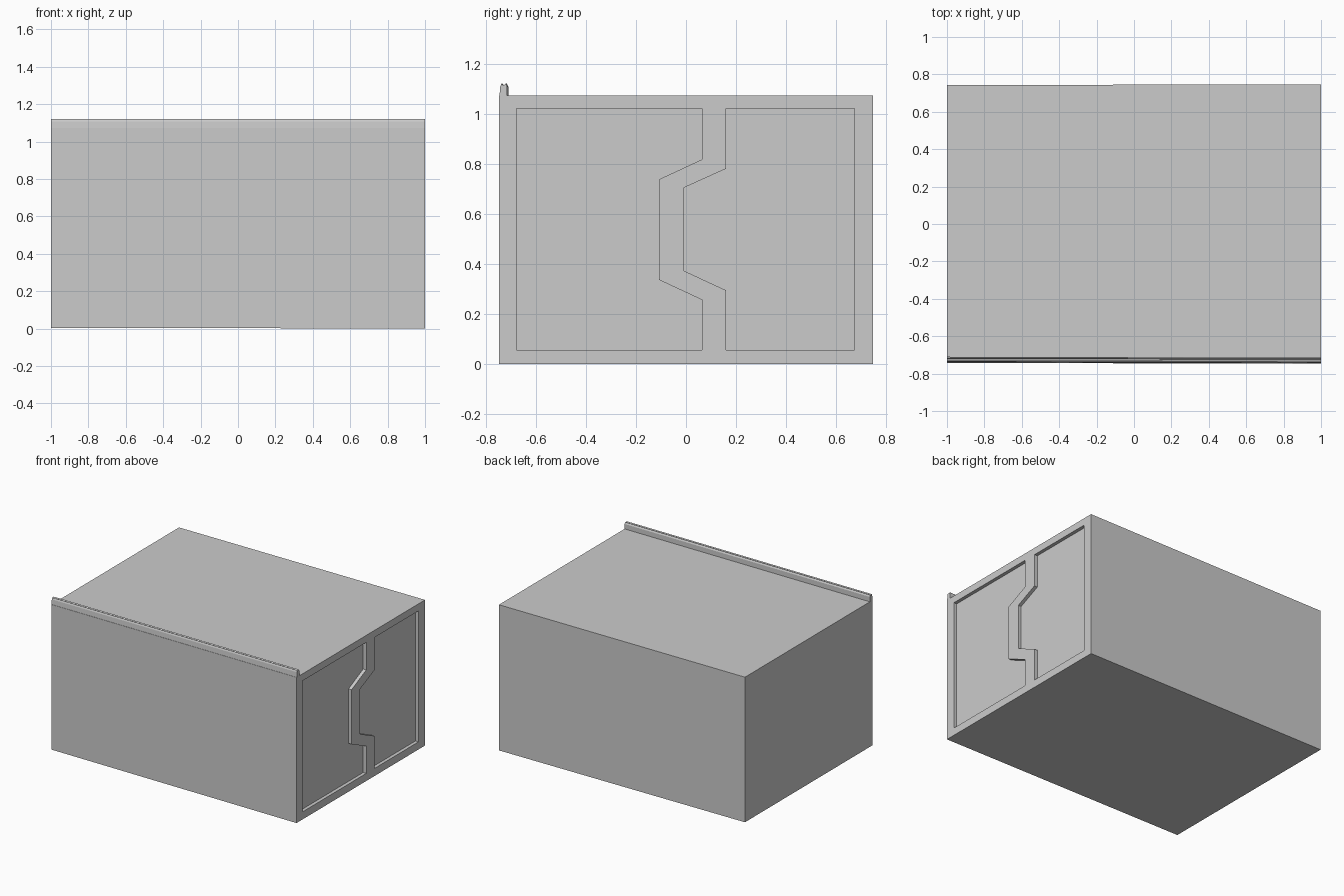
import bpy, bmesh

if "Cube" in bpy.data.objects:
    bpy.data.objects.remove(bpy.data.objects["Cube"])


def prism(name, profile, x0, x1, scale0=1.0):
    """Extrude a (y, z) outline along x; scale0 narrows the x0 end slightly."""
    bm = bmesh.new()
    a = [bm.verts.new((x0, y * scale0, z if z > 0 else (1 - scale0) * 0.7)) for y, z in profile]
    b = [bm.verts.new((x1, y, z)) for y, z in profile]
    n = len(profile)
    bm.faces.new(a[::-1])
    bm.faces.new(b)
    for i in range(n):
        j = (i + 1) % n
        bm.faces.new((a[i], a[j], b[j], b[i]))
    bmesh.ops.recalc_face_normals(bm, faces=bm.faces)
    mesh = bpy.data.meshes.new(name)
    bm.to_mesh(mesh)
    bm.free()
    obj = bpy.data.objects.new(name, mesh)
    bpy.context.collection.objects.link(obj)
    return obj


# Main body, very slightly tapered toward the left end
body = prism("box_body", [(-0.747, 0), (0.747, 0), (0.747, 1.072), (-0.747, 1.072)],
             -1, 1, 0.994)

# Two interlocking recessed panels on the right end
front_panel = [(-0.676, 0.056), (0.064, 0.056), (0.064, 0.256), (-0.108, 0.336),
               (-0.108, 0.737), (0.064, 0.817), (0.064, 1.02), (-0.676, 1.02)]
back_panel = [(0.16, 0.056), (0.672, 0.056), (0.672, 1.02), (0.16, 1.02),
              (0.16, 0.78), (-0.008, 0.704), (-0.008, 0.372), (0.16, 0.294)]
for name, outline in (("front_panel_cutter", front_panel), ("back_panel_cutter", back_panel)):
    cutter = prism(name, outline, 0.975, 1.1)
    cutter.hide_render = True
    cutter.hide_set(True)
    mod = body.modifiers.new(name, 'BOOLEAN')
    mod.operation = 'DIFFERENCE'
    mod.solver = 'EXACT'
    mod.object = cutter

# Apply the cuts and remove the helpers
bpy.context.view_layer.update()
graph = bpy.context.evaluated_depsgraph_get()
cut_mesh = bpy.data.meshes.new_from_object(body.evaluated_get(graph))
body.modifiers.clear()
body.data = cut_mesh
for name in ("front_panel_cutter", "back_panel_cutter"):
    bpy.data.objects.remove(bpy.data.objects[name])

# Grooved rail along the top front edge
prism("top_rail", [(-0.745, 1.07), (-0.714, 1.07), (-0.714, 1.108), (-0.720, 1.12),
                   (-0.725, 1.114), (-0.733, 1.114), (-0.737, 1.12), (-0.742, 1.108)],
      -1, 1, 0.994)
